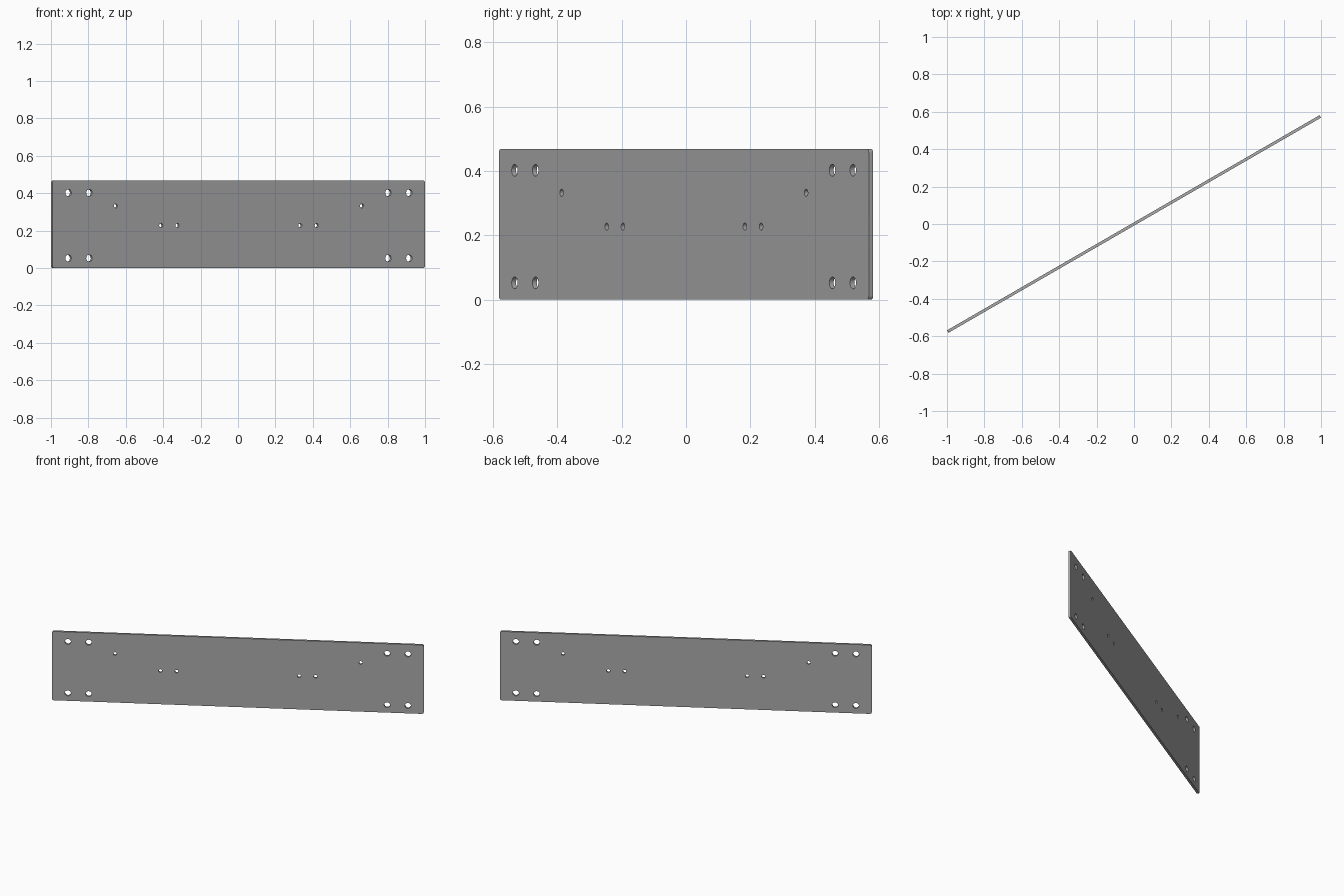
import bpy
import bmesh
from math import cos, sin, pi, radians
from mathutils import Matrix

cube = bpy.data.objects.get("Cube")
if cube:
    bpy.data.objects.remove(cube)

LENGTH, HEIGHT, THICK = 2.3, 0.468, 0.0155
CORNER, YAW = 0.012, radians(30)
BIG, SMALL = 0.0185, 0.011

# Plate material
steel = bpy.data.materials.new("plain grey")
steel.use_nodes = True
grey = (0.4, 0.4, 0.4, 1)
steel.diffuse_color = grey
steel.node_tree.nodes["Principled BSDF"].inputs["Base Color"].default_value = grey


def arc(cx, cy, r, start, sweep, steps):
    return [(cx + r * cos(start + sweep * i / steps),
             cy + r * sin(start + sweep * i / steps)) for i in range(steps + 1)]


def add_loop(curve, points):
    spline = curve.splines.new("POLY")
    spline.points.add(len(points) - 1)
    for p, (x, y) in zip(spline.points, points):
        p.co = (x, y, 0, 1)
    spline.use_cyclic_u = True


# Flat profile: rounded rectangle with holes
curve = bpy.data.curves.new("plate_profile", "CURVE")
curve.dimensions = "2D"
curve.fill_mode = "BOTH"
curve.extrude = THICK / 2

outline = []
hx = LENGTH / 2 - CORNER
corners = [(hx, HEIGHT - CORNER), (-hx, HEIGHT - CORNER), (-hx, CORNER), (hx, CORNER)]
for i, (x, y) in enumerate(corners):
    outline += arc(x, y, CORNER, i * pi / 2, pi / 2, 6)
add_loop(curve, outline)

# Mounting holes, mirrored about the middle
holes = [(s, z, BIG) for s in (1.052, 0.923) for z in (0.402, 0.052)]
holes += [(0.76, 0.332, SMALL), (0.48, 0.227, SMALL), (0.379, 0.227, SMALL)]
for s, z, r in holes:
    for side in (-1, 1):
        add_loop(curve, arc(side * s, z, r, 0, 2 * pi, 32)[:-1])

# Turn the profile into a standing, angled plate
source = bpy.data.objects.new("plate_profile", curve)
bpy.context.collection.objects.link(source)
depsgraph = bpy.context.evaluated_depsgraph_get()
mesh = bpy.data.meshes.new_from_object(source.evaluated_get(depsgraph))
bpy.data.objects.remove(source)

bm = bmesh.new()
bm.from_mesh(mesh)
bmesh.ops.remove_doubles(bm, verts=bm.verts, dist=0.0001)
bmesh.ops.transform(bm, verts=bm.verts,
                    matrix=Matrix.Rotation(YAW, 4, "Z") @ Matrix.Rotation(pi / 2, 4, "X"))
bmesh.ops.recalc_face_normals(bm, faces=bm.faces)
bm.to_mesh(mesh)
bm.free()

mesh.name = "mounting_plate"
mesh.materials.clear()
mesh.materials.append(steel)
plate = bpy.data.objects.new("mounting_plate", mesh)
bpy.context.collection.objects.link(plate)

# Smooth hole walls with sharp rims
bpy.ops.object.select_all(action="DESELECT")
plate.select_set(True)
bpy.context.view_layer.objects.active = plate
bpy.ops.object.shade_smooth_by_angle(angle=radians(30))
